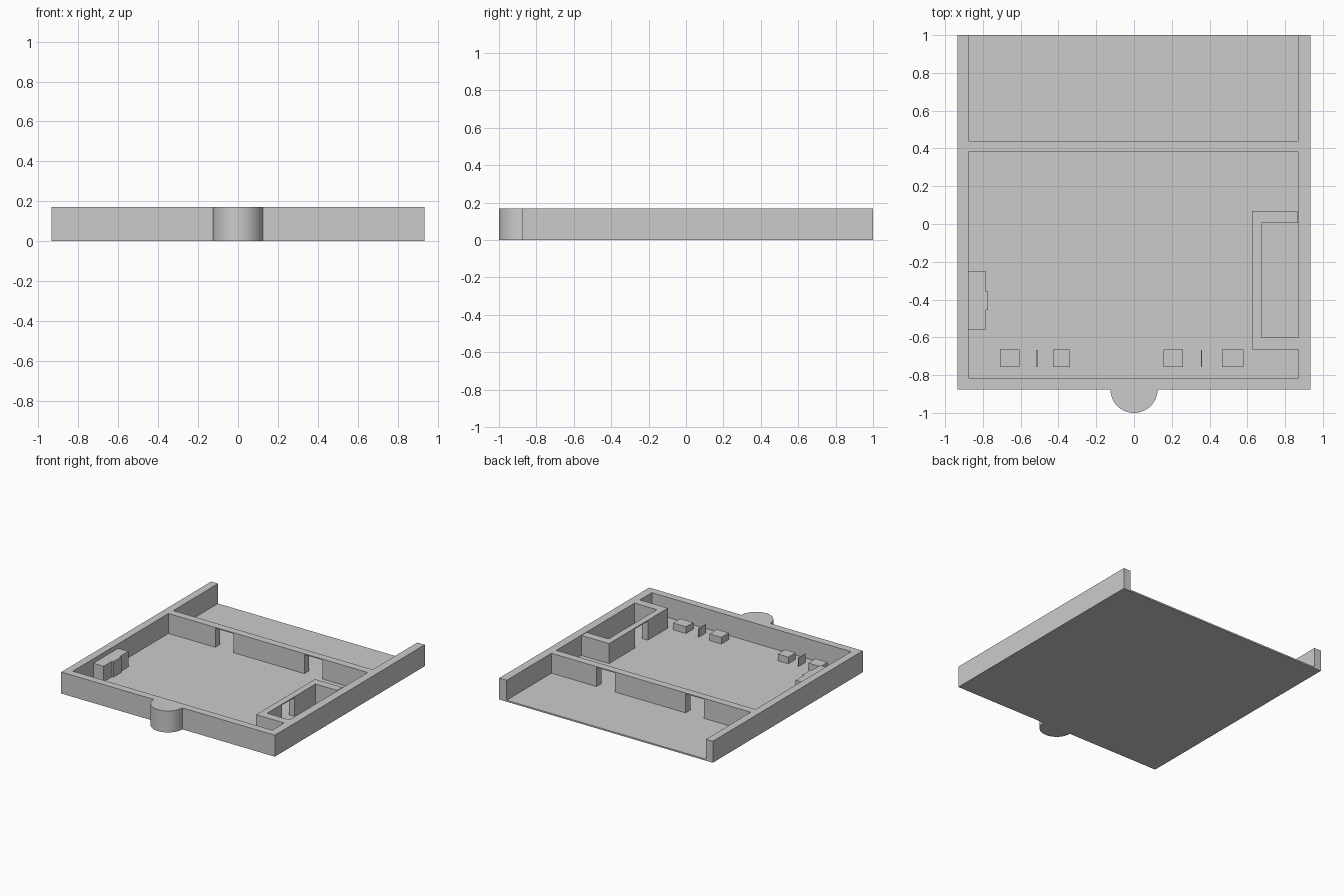
import bpy, bmesh, math

if "Cube" in bpy.data.objects:
    bpy.data.objects.remove(bpy.data.objects["Cube"])

TOP, FLOOR, SHEET = 0.17, 0.012, 0.008


def prism(name, pts, z0, z1):
    """Extrude a counter-clockwise footprint from z0 to z1."""
    bm = bmesh.new()
    face = bm.faces.new([bm.verts.new((x, y, z0)) for x, y in pts])
    ext = bmesh.ops.extrude_face_region(bm, geom=[face])
    for v in ext["geom"]:
        if isinstance(v, bmesh.types.BMVert):
            v.co.z = z1
    bmesh.ops.recalc_face_normals(bm, faces=bm.faces[:])
    mesh = bpy.data.meshes.new(name)
    bm.to_mesh(mesh)
    bm.free()
    obj = bpy.data.objects.new(name, mesh)
    bpy.context.collection.objects.link(obj)
    return obj


def box(name, x0, x1, y0, y1, z0, z1):
    return prism(name, [(x0, y0), (x1, y0), (x1, y1), (x0, y1)], z0, z1)


# Floor slab
box("floor", -0.935, 0.935, -0.875, 1, 0, FLOOR)

# Outer wall: U-shaped, open at the back
prism("outer_wall", [(-0.935, -0.875), (0.935, -0.875), (0.935, 1), (0.87, 1),
                     (0.87, -0.815), (-0.875, -0.815), (-0.875, 1), (-0.935, 1)],
      FLOOR, TOP)

# Cross wall with two doorways under thin top strips
for i, (x0, x1) in enumerate([(-0.875, -0.465), (-0.305, 0.315), (0.475, 0.87)]):
    box(f"cross_wall_{i}", x0, x1, 0.38, 0.44, FLOOR, TOP)
for i, x0 in enumerate([-0.465, 0.315]):
    box(f"cross_wall_lintel_{i}", x0, x0 + 0.16, 0.38, 0.44, TOP - SHEET, TOP)

# Side room: two L-shaped walls with a doorway between them
prism("room_wall_front", [(0.625, -0.665), (0.87, -0.665), (0.87, -0.6),
                          (0.675, -0.6), (0.675, -0.415), (0.625, -0.415)], FLOOR, TOP)
prism("room_wall_back", [(0.625, -0.255), (0.675, -0.255), (0.675, 0.005),
                         (0.865, 0.005), (0.865, 0.07), (0.625, 0.07)], FLOOR, TOP)
box("room_lintel", 0.625, 0.675, -0.415, -0.255, TOP - SHEET, TOP)

# Counter against the left wall, with a shallow bump
prism("counter", [(-0.875, -0.56), (-0.785, -0.56), (-0.785, -0.455), (-0.772, -0.455),
                  (-0.772, -0.355), (-0.785, -0.355), (-0.785, -0.25), (-0.875, -0.25)],
      FLOOR, 0.135)

# Seats and thin divider plates along the front wall
for i, (x0, x1) in enumerate([(-0.71, -0.605), (-0.43, -0.338), (0.155, 0.26), (0.465, 0.58)]):
    box(f"seat_{i}", x0, x1, -0.757, -0.665, FLOOR, 0.065)
for i, x in enumerate([-0.515, 0.357]):
    box(f"divider_{i}", x - 0.003, x + 0.003, -0.757, -0.667, FLOOR, 0.08)

# Half-round porch on the front
arc = [math.pi + math.pi * i / 32 for i in range(33)]
porch = prism("round_porch", [(0.125 * math.cos(a), -0.875 + 0.125 * math.sin(a)) for a in arc],
              0, TOP)
bpy.ops.object.select_all(action="DESELECT")
porch.select_set(True)
bpy.context.view_layer.objects.active = porch
bpy.ops.object.shade_smooth_by_angle(angle=math.radians(30))
